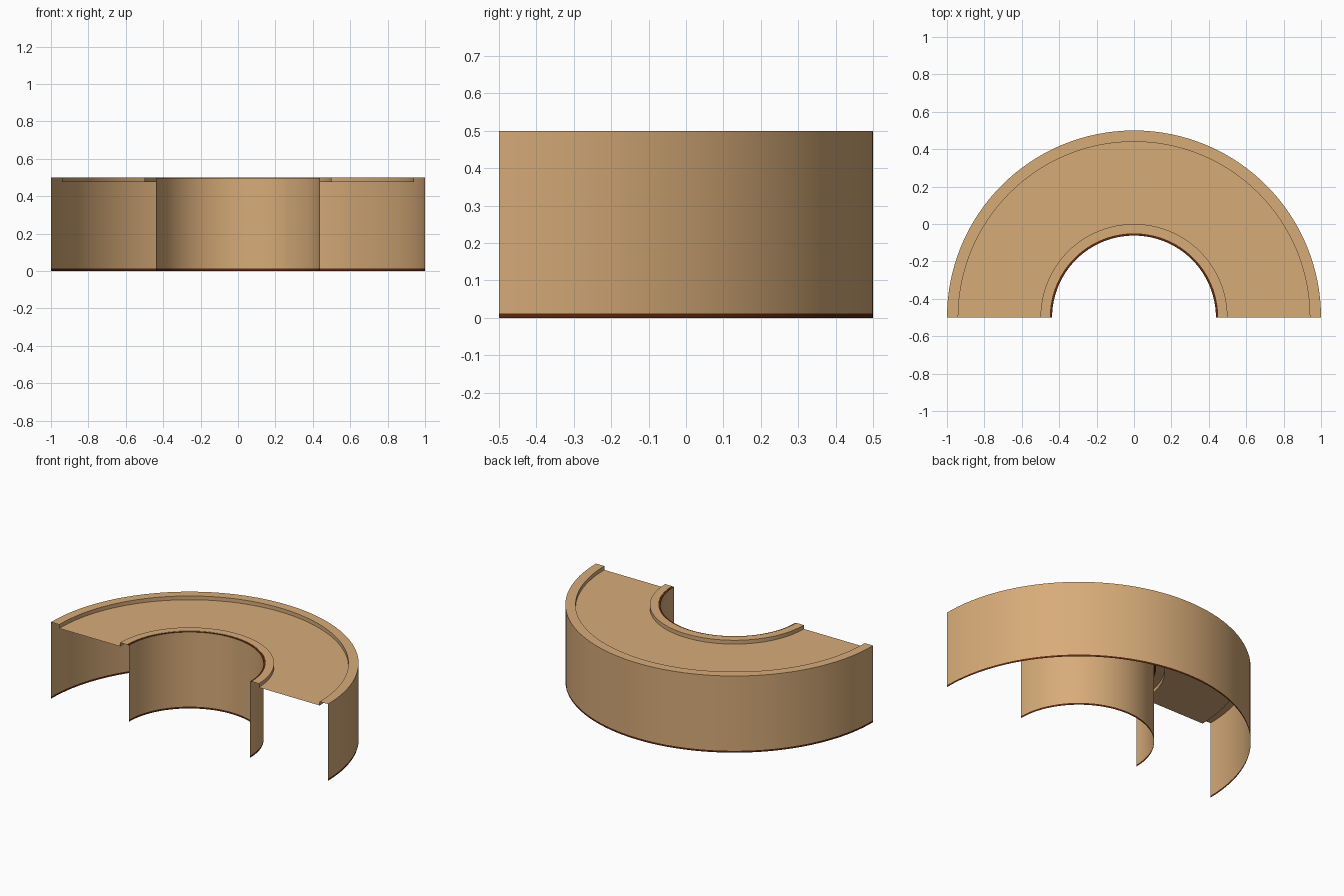
import bpy, bmesh, math

if "Cube" in bpy.data.objects:
    bpy.data.objects.remove(bpy.data.objects["Cube"])

SEGMENTS = 64
CENTRE_Y = -0.5


def material(name, rgb):
    m = bpy.data.materials.new(name)
    m.diffuse_color = (*rgb, 1)
    m.use_nodes = True
    m.node_tree.nodes["Principled BSDF"].inputs["Base Color"].default_value = m.diffuse_color
    return m


tan = material("tan", (0.68, 0.41, 0.19))
brown = material("dark brown", (0.11, 0.021, 0.004))


def half_sweep(name, profile, mat):
    """Sweep an open (radius, z) profile through a half turn, outer side first."""
    bm = bmesh.new()
    rows = []
    for i in range(SEGMENTS + 1):
        a = math.pi * i / SEGMENTS
        rows.append([bm.verts.new((r * math.cos(a), CENTRE_Y + r * math.sin(a), z))
                     for r, z in profile])
    for p, q in zip(rows, rows[1:]):
        for j in range(len(profile) - 1):
            bm.faces.new((p[j], q[j], q[j + 1], p[j + 1]))
    mesh = bpy.data.meshes.new(name)
    bm.to_mesh(mesh)
    bm.free()
    mesh.materials.append(mat)
    ob = bpy.data.objects.new(name, mesh)
    bpy.context.collection.objects.link(ob)
    bpy.ops.object.select_all(action='DESELECT')
    ob.select_set(True)
    bpy.context.view_layer.objects.active = ob
    bpy.ops.object.shade_smooth_by_angle(angle=math.radians(30))
    return ob


BAND = 0.012   # height of the dark foot band
LIP = 0.498    # height of the thin dark lip under the inner rim

# Outer wall, raised rims and sunken top in one thin shell
half_sweep("curved_shell", [(1, BAND), (1, 0.5), (0.94, 0.5), (0.94, 0.475),
                            (0.5, 0.475), (0.5, 0.5), (0.45, 0.5), (0.45, LIP)], tan)
half_sweep("inner_wall", [(0.438, LIP), (0.438, BAND)], tan)

# Dark trim: lip beside the inner rim and the bottom edges of both walls
half_sweep("inner_lip", [(0.45, LIP), (0.438, LIP)], brown)
half_sweep("outer_foot_band", [(1, 0), (1, BAND)], brown)
half_sweep("inner_foot_band", [(0.438, BAND), (0.438, 0)], brown)
